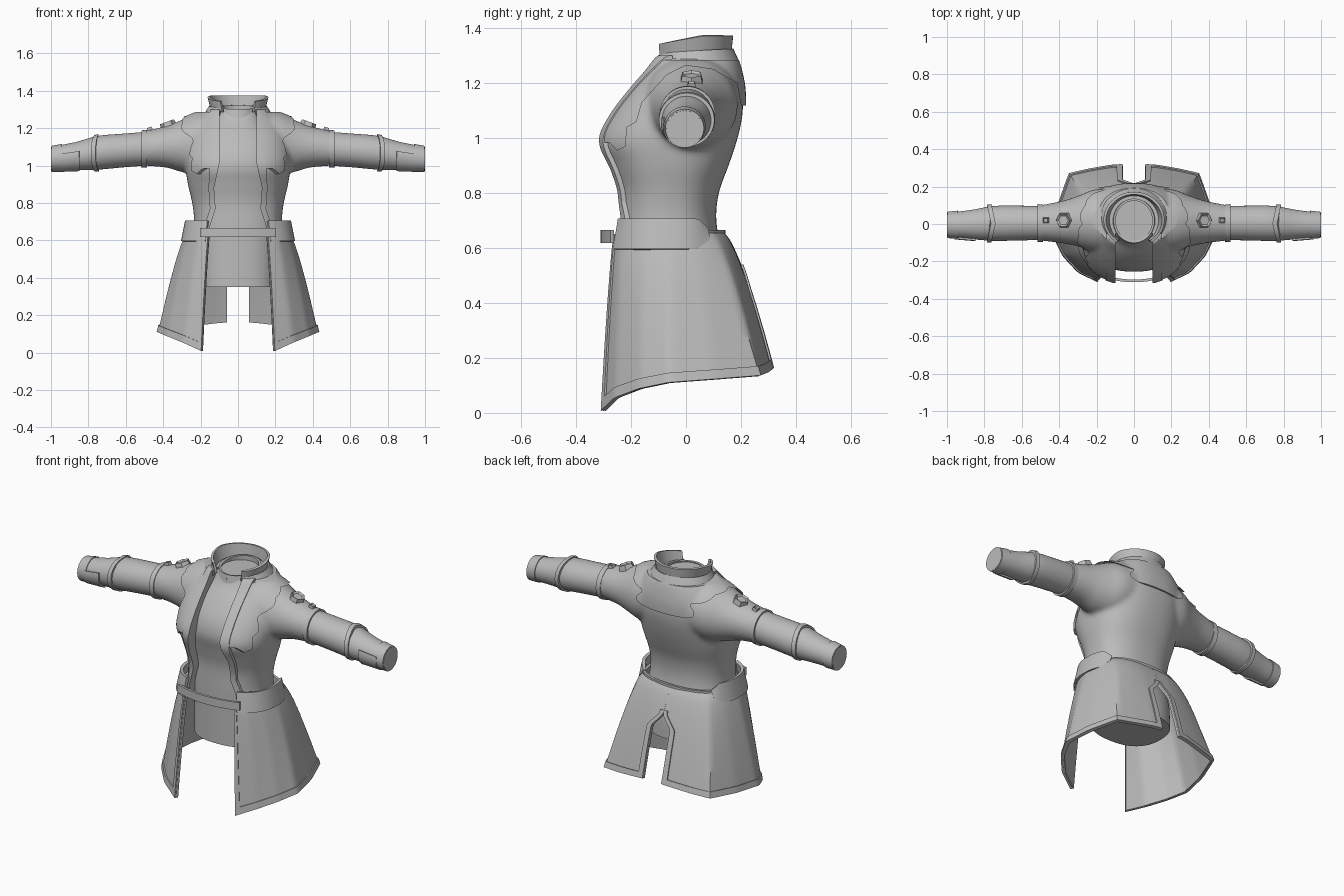
import bpy, bmesh, math
from mathutils import Vector, Matrix

if "Cube" in bpy.data.objects:
    bpy.data.objects.remove(bpy.data.objects["Cube"])

GREY = (0.5, 0.5, 0.5, 1)
cloth = bpy.data.materials.new("grey cloth")
cloth.use_nodes = True
cloth.diffuse_color = GREY
cloth.node_tree.nodes["Principled BSDF"].inputs["Base Color"].default_value = GREY


def add(name, bm):
    bmesh.ops.recalc_face_normals(bm, faces=bm.faces)
    mesh = bpy.data.meshes.new(name)
    bm.to_mesh(mesh)
    bm.free()
    mesh.materials.append(cloth)
    ob = bpy.data.objects.new(name, mesh)
    bpy.context.collection.objects.link(ob)
    return ob


def bake(ob, angle=35):
    """Apply the modifiers and shade smooth with sharp creases."""
    dg = bpy.context.evaluated_depsgraph_get()
    dg.update()
    ob.data = bpy.data.meshes.new_from_object(ob.evaluated_get(dg))
    ob.modifiers.clear()
    ob.data.shade_smooth()
    ob.data.set_sharp_from_angle(angle=math.radians(angle))
    return ob


def modify(ob, kind, **settings):
    mod = ob.modifiers.new(kind.title(), kind)
    for key, value in settings.items():
        setattr(mod, key, value)


def spline(pts, t, smooth=True):
    f = t * (len(pts) - 1)
    i = min(int(f), len(pts) - 2)
    f -= i
    a, b, c, d = [Vector(pts[max(0, min(len(pts) - 1, i + k))]) for k in (-1, 0, 1, 2)]
    if not smooth:
        return b.lerp(c, f)
    return b + 0.5 * f * (c - a + f * (2 * a - 5 * b + 4 * c - d + f * (3 * (b - c) + d - a)))


def loft(bm, rings):
    rows = [[bm.verts.new(p) for p in ring] for ring in rings]
    n = len(rows[0])
    for lo, hi in zip(rows, rows[1:]):
        for i in range(n):
            bm.faces.new((lo[i], lo[(i + 1) % n], hi[(i + 1) % n], hi[i]))
    bm.faces.new(rows[0])
    bm.faces.new(rows[-1])


def grid(name, fn, nu, nv, thick):
    """Thin shell over fn(u, v) with u and v in 0..1."""
    bm = bmesh.new()
    rows = [[bm.verts.new(fn(i / nu, j / nv)) for i in range(nu + 1)] for j in range(nv + 1)]
    for lo, hi in zip(rows, rows[1:]):
        for i in range(nu):
            bm.faces.new((lo[i], lo[i + 1], hi[i + 1], hi[i]))
    ob = add(name, bm)
    modify(ob, "SOLIDIFY", thickness=thick, offset=0)
    return bake(ob)


def oval(a, rx, front, back, power=2.4):
    c, s = math.cos(a), math.sin(a)
    e = 2 / power
    return (rx * math.copysign(abs(c) ** e, c),
            (front + back) / 2 + (back - front) / 2 * math.copysign(abs(s) ** e, s))


def torso_rings(ctrl, count):
    for k in range(count + 1):
        z, rx, front, back = spline(ctrl, k / count)
        yield [(*oval(math.tau * i / 64, rx, front, back), z) for i in range(64)]


def arm_rings(side, ctrl, count, chevron=0, grow=0):
    for k in range(count + 1):
        x, zc, yc, rz, ry = spline(ctrl, k / count)
        ring = []
        for i in range(40):
            c, s = math.cos(math.tau * i / 40), math.sin(math.tau * i / 40)
            ring.append((side * (x + chevron * abs(c)), yc + (ry + grow) * c, zc + (rz + grow) * s))
        yield ring


def prism(name, outline, axis, lo, hi):
    """Hidden cutter: outline swept along x (yz outline) or y (xz outline)."""
    bm = bmesh.new()
    loft(bm, [[(d, a, b) if axis == "x" else (a, d, b) for a, b in outline] for d in (lo, hi)])
    ob = add(name, bm)
    ob.hide_render = True
    ob.hide_set(True)
    return ob


def cut(ob, cutter, how):
    modify(ob, "BOOLEAN", object=cutter, operation=how, solver="EXACT")


# Coat body: torso and upper sleeves fused into one smooth skin
TORSO = [(.59, .25, -.25, .13), (.66, .238, -.247, .115), (.73, .236, -.245, .11), (.81, .247, -.25, .122),
         (.9, .268, -.28, .155), (.99, .28, -.313, .185), (1.08, .28, -.272, .205),
         (1.17, .26, -.204, .207), (1.24, .215, -.146, .195), (1.295, .165, -.112, .178)]
UPPER_ARM = [(.1, 1.13, .02, .16, .17), (.21, 1.115, .02, .165, .165), (.3, 1.105, .015, .14, .135),
             (.39, 1.1, .01, .11, .112), (.52, 1.09, .005, .09, .092)]
bm = bmesh.new()
loft(bm, torso_rings(TORSO, 40))
for side in (1, -1):
    loft(bm, arm_rings(side, UPPER_ARM, 16))
body = add("coat_body", bm)
modify(body, "REMESH", mode="VOXEL", voxel_size=.012)
modify(body, "SMOOTH", factor=.5, iterations=8)
bake(body)
skin = body.data.copy()

# Front opening
EDGE = [(.1, 1.4), (.1, 1.01), (.128, .88), (.12, .77), (.152, .67), (.16, .5)]
opening = prism("opening_cutter", EDGE + [(-x, z) for x, z in reversed(EDGE)], "y", -.6, -.03)
cut(body, opening, "DIFFERENCE")
bake(body)


def overlay(name, grow, cutter):
    """Raised panel that follows the coat skin inside a cutter."""
    ob = bpy.data.objects.new(name, skin.copy())
    bpy.context.collection.objects.link(ob)
    modify(ob, "DISPLACE", strength=grow, mid_level=0)
    cut(ob, cutter, "INTERSECT")
    return ob


# Shoulder yoke
YOKE = [(-.45, .985), (-.28, .985), (-.25, .955), (-.22, .97), (-.215, 1.04), (-.18, 1.06), (-.16, 1.13),
        (-.07, 1.23), (0, 1.265), (.1, 1.25), (.185, 1.2), (.2, 1.12), (.35, 1.11), (.35, 1.285), (-.45, 1.285)]
yoke = overlay("shoulder_yoke", .011, prism("yoke_cutter", YOKE, "x", -.5, .5))
cut(yoke, opening, "DIFFERENCE")
bake(yoke)

# Lapel borders
for side, tag in ((1, "left"), (-1, "right")):
    inner = [(side * x, min(z, 1.3)) for x, z in EDGE]
    outer = [(side * (x + (.05 if z > 1 else .03)), min(z, 1.3)) for x, z in reversed(EDGE)]
    bake(overlay(tag + "_lapel", .015, prism(tag + "_lapel_cutter", inner + outer, "y", -.6, -.05)))

# Inner shirt
SHIRT = [(.35, .215, -.215, .16), (.5, .215, -.215, .15), (.66, .215, -.215, .09), (.8, .22, -.215, .09),
         (.9, .235, -.235, .11), (.99, .24, -.255, .14), (1.08, .23, -.235, .15),
         (1.17, .19, -.178, .15), (1.24, .135, -.118, .14), (1.295, .115, -.088, .13)]
bm = bmesh.new()
loft(bm, torso_rings(SHIRT, 40))
bake(add("shirt", bm))


# Shirt neckband and standing collar, open at the front
def neck_arc(u, gap, rx, front, back):
    return oval(-math.pi / 2 + gap + u * (math.tau - 2 * gap), rx, front, back, 2)


def collar(u, v):
    x, y = neck_arc(u, .62, .138 + .018 * v, -.115 - .005 * v, .158 + .007 * v)
    return x, y, (1.295 + .1 * y) * (1 - v) + (1.362 + .19 * min(y, .06)) * v


def collar_base(u, v):
    x, y = neck_arc(u, .62, .178 - .028 * v, -.125 + .012 * v, .187 - .02 * v)
    return x, y, 1.268 + .045 * v + .06 * y


def neckband(u, v):
    x, y = neck_arc(u, 0, .112 - .008 * v, -.105 + .01 * v, .13)
    return x, y, 1.255 + .055 * v + .1 * y


grid("collar", collar, 48, 4, .014)
grid("collar_base", collar_base, 48, 2, .012)
grid("shirt_neckband", neckband, 48, 2, .012)

# Forearm sleeves with bands, chevron cuffs and wrist panels
FOREARM = [(.49, 1.09, .005, .09, .09), (.62, 1.08, .005, .09, .093), (.75, 1.068, .003, .09, .093),
           (.87, 1.05, -.003, .075, .078), (1, 1.035, -.005, .065, .065)]


def forearm(x):
    return spline(FOREARM, (x - .49) / .51)


for side, tag in ((1, "left"), (-1, "right")):
    bm = bmesh.new()
    loft(bm, arm_rings(side, FOREARM, 16))
    bake(add(tag + "_sleeve", bm))
    for part, a, b, chevron, grow in (("upper_band", .485, .525, 0, .01), ("chevron_band", .735, .76, .022, .009),
                                      ("wrist_cuff", .935, .997, 0, .005)):
        bm = bmesh.new()
        loft(bm, arm_rings(side, [forearm(a), forearm(b)], 1, chevron, grow))
        bake(add(f"{tag}_{part}", bm))

    def panel(u, v):
        x, zc, yc, rz, ry = forearm(.85 + .1 * u)
        a = math.pi - .3 + v * 1.6
        return side * x, yc + (ry + .003) * math.cos(a), zc + (rz + .003) * math.sin(a)
    grid(tag + "_wrist_panel", panel, 4, 12, .012)

    # Shoulder buckle and stud
    for part, x, z, radius, sides in (("buckle", .375, 1.22, .046, 6), ("stud", .47, 1.19, .022, 4)):
        bm = bmesh.new()
        turn = Matrix.Rotation(side * math.radians(20), 4, "Y") @ Matrix.Rotation(math.pi / sides, 4, "Z")
        place = Matrix.Translation((side * x, .02, z)) @ turn
        bmesh.ops.create_cone(bm, cap_ends=True, segments=sides, radius1=radius, radius2=radius * .85,
                              depth=.03, matrix=place)
        top = max(bm.faces, key=lambda f: f.calc_center_median().z)
        bmesh.ops.inset_individual(bm, faces=[top], thickness=radius * .25, depth=-.008)
        bake(add(f"{tag}_{part}", bm), 20)

# Coat skirt: waist line, angular hem line and a back slit
WAIST = [(.15, -.25), (.2, -.225), (.245, -.15), (.26, -.06), (.245, .03), (.21, .09), (.15, .12), (.08, .133), (0, .135)]
HEM = [(.19, -.298, .008), (.29, -.25, .055), (.37, -.165, .088), (.422, -.06, .11), (.395, .1, .122),
       (.338, .262, .135), (.23, .285, .145), (.12, .303, .158), (0, .31, .168)]


def skirt_point(side, u, t, out=0):
    slit = .062 * min(1, max(0, (t - .27) / .14)) * (1.35 - .35 * t)
    u = u * (1 - slit)
    w, h = spline(WAIST, u), spline(HEM, u, False)
    x, y = w.lerp(h.xy, t ** .74)
    d = Vector((x, y + .03)).normalized() * out
    return side * (x + d.x), y + d.y, .65 + (h.z - .65) * t


for side, tag in ((1, "left"), (-1, "right")):
    grid(tag + "_skirt", lambda u, v: skirt_point(side, u, v), 48, 28, .014)
    grid(tag + "_hem_trim", lambda u, v: skirt_point(side, u, .935 + .065 * v, .008), 48, 2, .013)
    grid(tag + "_front_trim", lambda u, v: skirt_point(side, .03 * u, v, .008), 2, 28, .013)
    grid(tag + "_slit_trim", lambda u, v: skirt_point(side, .965 + .035 * u, .23 + .77 * v, .008), 2, 28, .013)

    # Wide side belt with a tapered rear end
    def side_belt(u, v):
        a = -1.02 + 1.72 * u
        x, y = oval(a, .296 - .022 * v, -.285 + .02 * v, .15 - .015 * v)
        half = .055 * min(1, .35 + (1 - u) * 5)
        return side * x, y, .65 + half * (2 * v - 1)
    grid(tag + "_side_belt", side_belt, 32, 2, .018)


# Narrow straps at front and back
def front_strap(u, v):
    x = -.2 + .4 * u
    return x, -.304 + .9 * x * x, .618 + .047 * v


def back_strap(u, v):
    x, y = oval(.25 + (math.pi - .5) * u, .272, -.25, .137)
    return x, y, .62 + .045 * v


grid("front_strap", front_strap, 16, 1, .014)
grid("back_strap", back_strap, 32, 1, .014)
